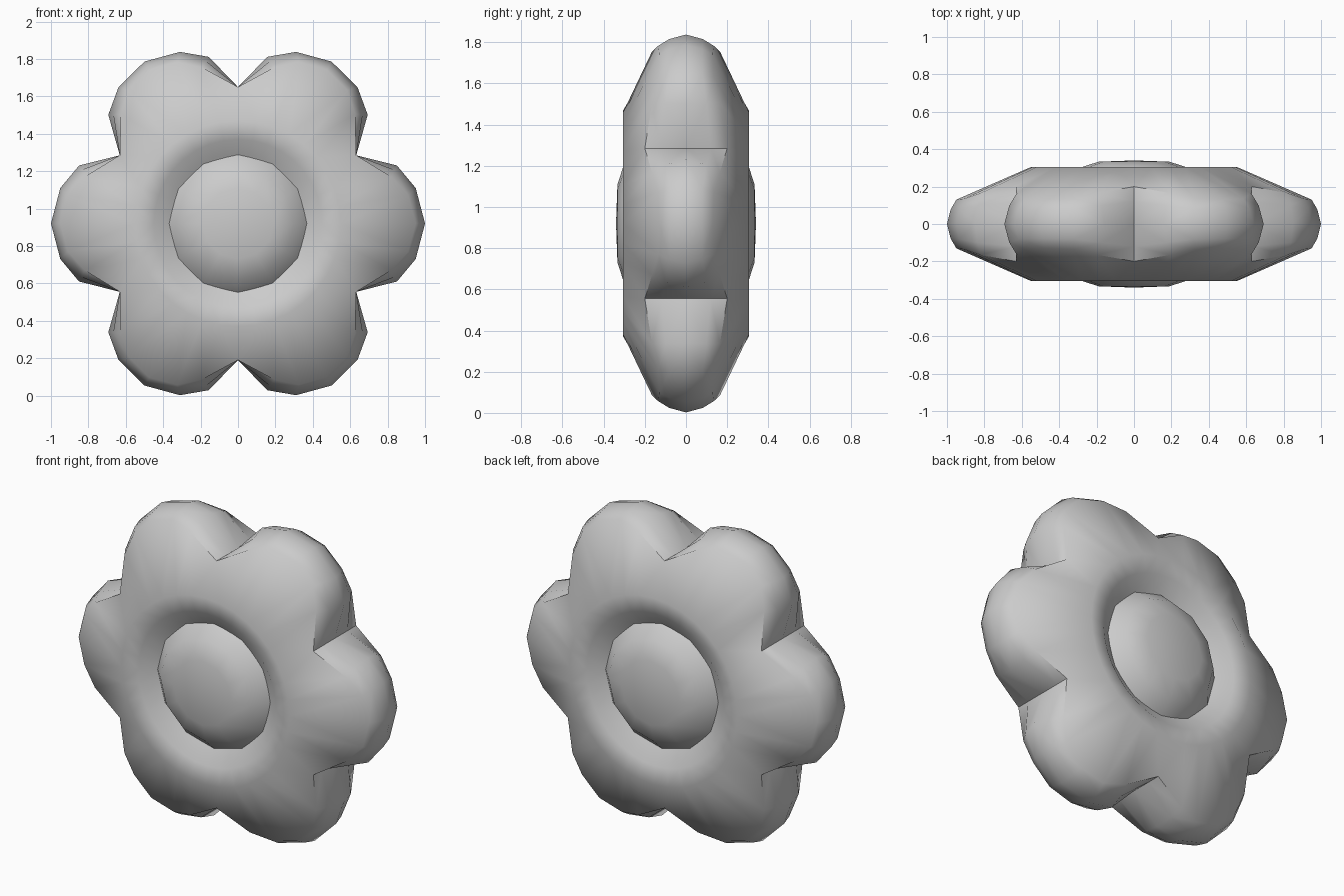
import bpy, bmesh
from math import sin, cos, pi, radians
from mathutils import Matrix, Vector

cube = bpy.data.objects.get("Cube")
if cube:
    bpy.data.objects.remove(cube, do_unlink=True)

CENTRE_Z = 0.92

grey = bpy.data.materials.new("plain grey")
grey.use_nodes = True
colour = (0.6, 0.6, 0.6, 1)
grey.diffuse_color = colour
grey.node_tree.nodes["Principled BSDF"].inputs["Base Color"].default_value = colour


def finish(bm, name, angle):
    """Merge seams, fix normals and add the part to the scene."""
    bmesh.ops.remove_doubles(bm, verts=bm.verts, dist=0.002)
    bmesh.ops.recalc_face_normals(bm, faces=bm.faces)
    mesh = bpy.data.meshes.new(name)
    bm.to_mesh(mesh)
    bm.free()
    mesh.materials.append(grey)
    obj = bpy.data.objects.new(name, mesh)
    obj.location.z = CENTRE_Z
    bpy.context.collection.objects.link(obj)
    bpy.ops.object.select_all(action="DESELECT")
    bpy.context.view_layer.objects.active = obj
    obj.select_set(True)
    bpy.ops.object.shade_smooth_by_angle(angle=radians(angle))


def strip(bm, rows):
    """Skin neighbouring rows of points with quads."""
    grid = [[bm.verts.new(p) for p in row] for row in rows]
    for a, b in zip(grid, grid[1:]):
        for i in range(len(a) - 1):
            bm.faces.new((a[i], a[i + 1], b[i + 1], b[i]))


# Half a petal, from its tip to the valley beside it: outline, shoulder
outline = [(1.0, 0), (0.95, 0.19), (0.85, 0.31), (0.632, 0.365)]
shoulder = [(0.95, 0.13, 0), (0.91, 0.135, 0.15), (0.82, 0.165, 0.25), (0.632, 0.2, 0.365)]
rings = [(0.30, 0.20), (0.37, 0.225), (0.45, 0.285), (0.55, 0.305)]

half_petal = bmesh.new()
rows = []
for i, ((ox, oz), s) in enumerate(zip(outline, shoulder)):
    a = radians(10 * i)
    row = [Vector((r * cos(a), -y, r * sin(a))) for r, y in rings]
    rim = Vector((ox, 0, oz))
    edge = Vector((s[0], -s[1], s[2]))
    curve = rim.lerp(edge, 0.4)
    curve.y = edge.y * 0.6
    rows.append(row + [edge, curve, rim])
strip(half_petal, rows)

# Mirror the half petal to the other side and the back, then repeat it
flower = bmesh.new()
mesh = bpy.data.meshes.new("half_petal_pattern")
half_petal.to_mesh(mesh)
half_petal.free()
for k in range(6):
    for sy in (1, -1):
        for sz in (1, -1):
            piece = mesh.copy()
            piece.transform(Matrix.Rotation(k * pi / 3, 4, "Y") @ Matrix.Diagonal((1, sy, sz, 1)))
            flower.from_mesh(piece)
            bpy.data.meshes.remove(piece)
bpy.data.meshes.remove(mesh)
finish(flower, "petals", 50)

# Domed disc through the middle, showing on both faces
disc = bmesh.new()
profile = [(0, -0.34), (0.19, -0.333), (0.30, -0.297), (0.372, -0.22),
           (0.372, 0.22), (0.30, 0.297), (0.19, 0.333), (0, 0.34)]
strip(disc, [[(r * cos(t), y, r * sin(t)) for r, y in profile]
             for t in (n * pi / 6 for n in range(13))])
bmesh.ops.dissolve_degenerate(disc, dist=0.001, edges=disc.edges)
finish(disc, "flower_centre", 40)
